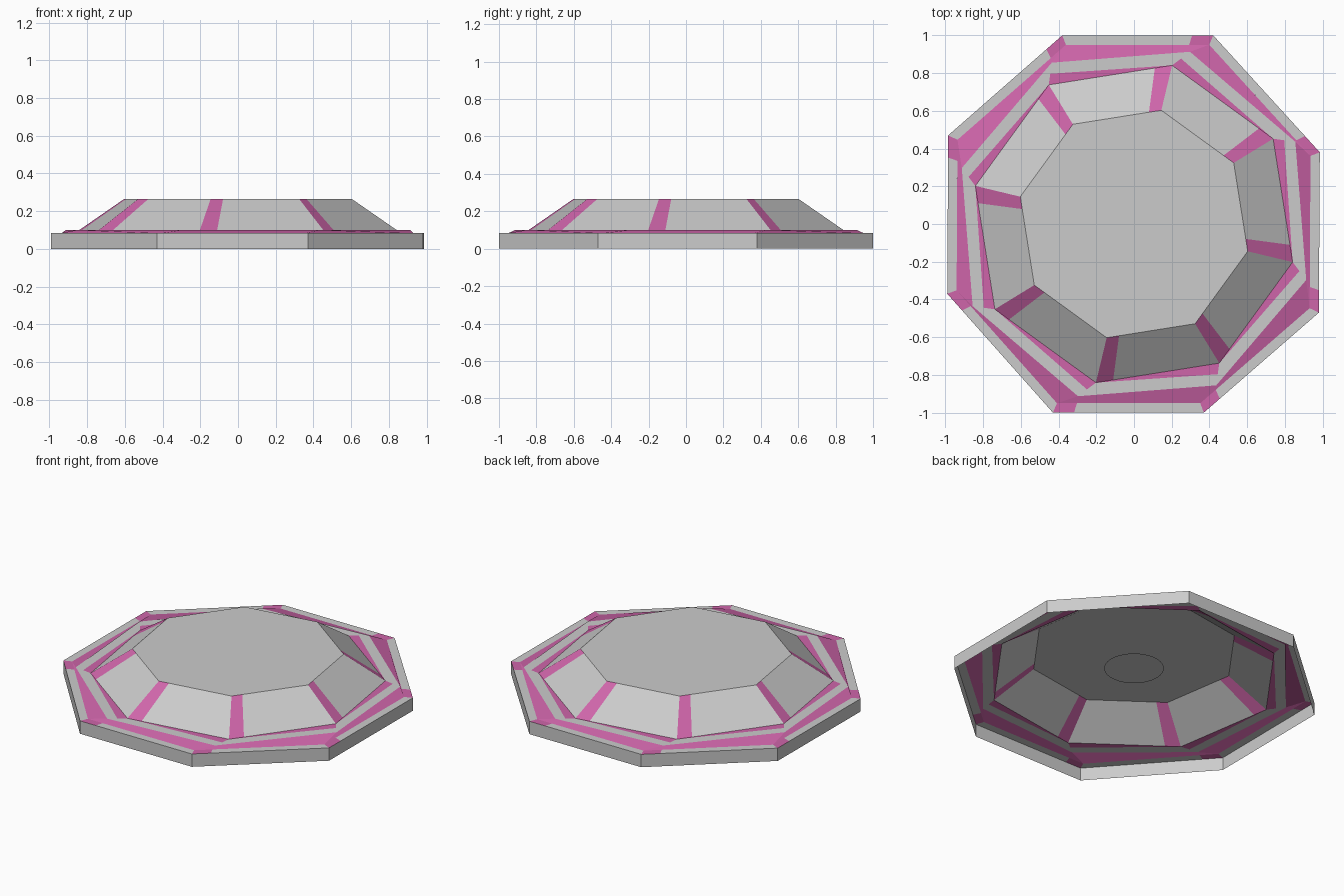
import bpy
import math
from mathutils import Vector

if "Cube" in bpy.data.objects:
    bpy.data.objects.remove(bpy.data.objects["Cube"])

pink = bpy.data.materials.new("pink_trim")
pink.diffuse_color = (0.62, 0.13, 0.40, 1)
pink.use_nodes = True
pink.node_tree.nodes["Principled BSDF"].inputs["Base Color"].default_value = pink.diffuse_color


def octagon(radius, start, z):
    return [Vector((radius * math.cos(math.radians(start + 45 * k)),
                    radius * math.sin(math.radians(start + 45 * k)), z)) for k in range(8)]


def make(name, faces, mat=None):
    verts, index, polys = [], {}, []
    for f in faces:
        poly = []
        for p in f:
            key = tuple(round(c, 5) for c in p)
            if key not in index:
                index[key] = len(verts)
                verts.append(key)
            poly.append(index[key])
        polys.append(poly)
    mesh = bpy.data.meshes.new(name)
    mesh.from_pydata(verts, [], polys)
    if mat:
        mesh.materials.append(mat)
    obj = bpy.data.objects.new(name, mesh)
    bpy.context.collection.objects.link(obj)
    return obj


def band(lower, upper, a=0.0, b=1.0):
    """Eight quads between two rings, covering the share a..b of every side."""
    faces = []
    for k in range(8):
        n = (k + 1) % 8
        lo, up = lower[k], upper[k]
        faces.append([lo.lerp(lower[n], a), lo.lerp(lower[n], b),
                      up.lerp(upper[n], b), up.lerp(upper[n], a)])
    return faces


# Rings from the floor to the flat top, each twisted a little further
outline = [(0.37, -1), (0.98, -0.47), (0.985, 0.38), (0.42, 1),
           (-0.38, 1), (-0.985, 0.47), (-0.99, -0.37), (-0.43, -1)]
floor = [Vector((x, y, 0)) for x, y in outline]
rim = [Vector((x, y, 0.083)) for x, y in outline]
lip = [Vector((x * 0.95, y * 0.95, 0.083)) for x, y in outline]
step = octagon(0.96, -63, 0.1)
base = octagon(0.865, -58.5, 0.1)
top = octagon(0.62, -58.5, 0.265)
S = 0.14  # share of each side taken by a stripe

# Outer wall and the ledge on it
make("outer_wall", band(floor, rim))
make("ledge", band(rim, lip, S, 1))
make("ledge_corner_stripes", band(rim, lip, 0, S), pink)

# Low twisted step
make("step_wall", band(lip, step), pink)

# Shelf with pink wedges along the foot of the dome
grey, wedges = [], []
for k in range(8):
    n = (k + 1) % 8
    mid = base[n].lerp(step[n], 0.5)
    grey.append([step[k], step[n], mid, base[k]])
    wedges.append([base[k], mid, base[n]])
make("shelf", grey)
make("shelf_wedges", wedges, pink)

# Sloping dome panels, corner stripes and flat top
make("dome_panels", band(base, top, S, 1))
make("dome_stripes", band(base, top, 0, S), pink)
make("flat_top", [top])

# Small round plate hanging inside
disc = [Vector((0.175 * math.cos(math.tau * i / 32),
                0.175 * math.sin(math.tau * i / 32), 0.157)) for i in range(32)]
make("inner_plate", [disc[::-1]])
